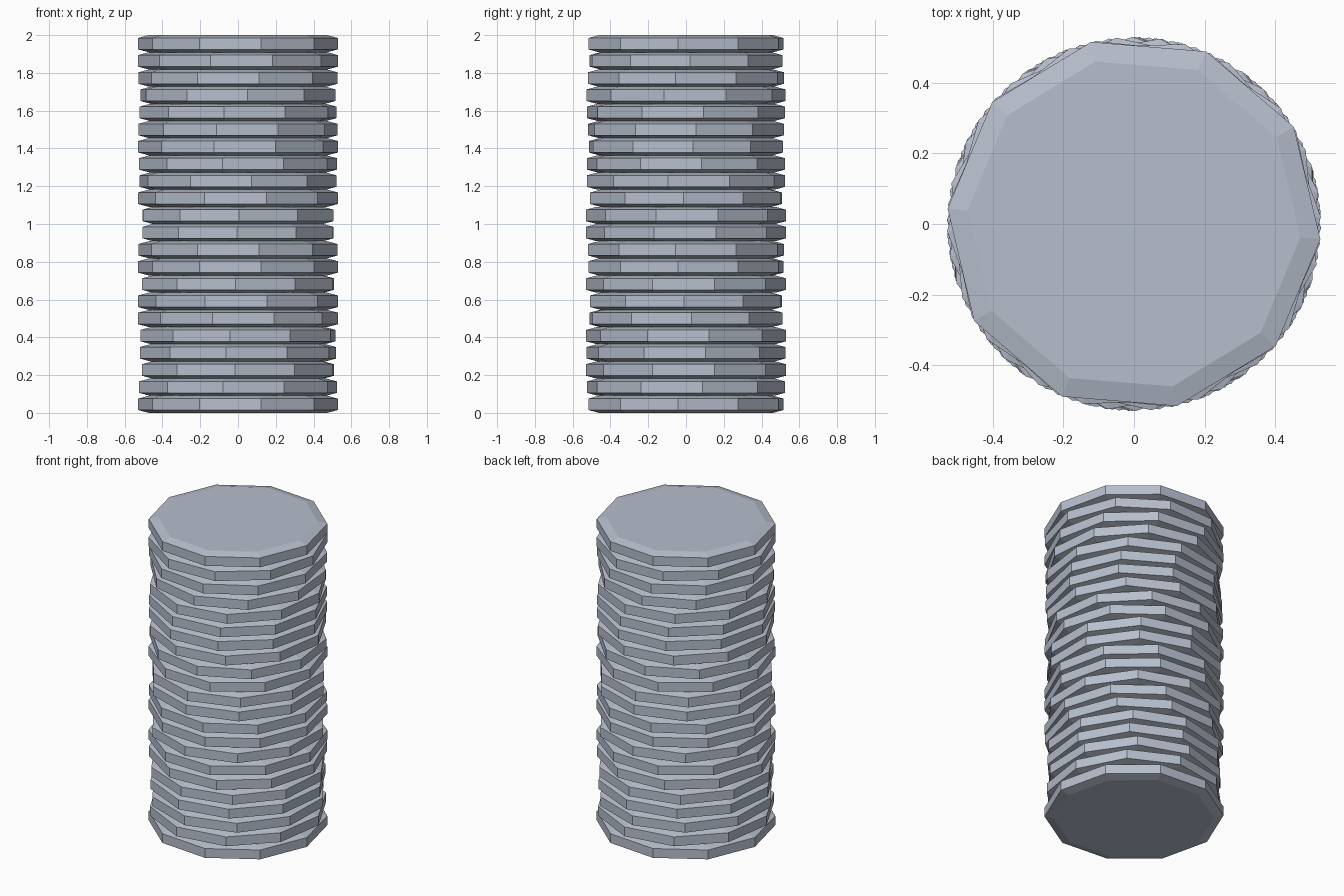
import bpy
from math import radians, sin, cos, tau

cube = bpy.data.objects.get("Cube")
if cube:
    bpy.data.objects.remove(cube, do_unlink=True)

SIDES = 10
RADIUS = 0.53
RIM = 0.473        # radius of the flat faces inside the chamfer
CHAMFER = 0.015
HEIGHT = 2 / 22

# One brushed silver material for the whole stack
silver = bpy.data.materials.new("silver")
silver.use_nodes = True
colour = (0.47, 0.52, 0.61, 1)
silver.diffuse_color = colour
silver.node_tree.nodes["Principled BSDF"].inputs["Base Color"].default_value = colour


def coin_mesh():
    """Ten-sided disc with chamfered top and bottom edges."""
    profile = [(RIM, 0), (RADIUS, CHAMFER), (RADIUS, HEIGHT - CHAMFER), (RIM, HEIGHT)]
    verts = [(r * cos(tau * i / SIDES), r * sin(tau * i / SIDES), z)
             for r, z in profile for i in range(SIDES)]
    faces = [tuple(reversed(range(SIDES)))]
    for ring in range(len(profile) - 1):
        a, b = ring * SIDES, (ring + 1) * SIDES
        for i in range(SIDES):
            j = (i + 1) % SIDES
            faces.append((a + i, a + j, b + j, b + i))
    faces.append(tuple(range(len(verts) - SIDES, len(verts))))
    mesh = bpy.data.meshes.new("coin")
    mesh.from_pydata(verts, [], faces)
    mesh.materials.append(silver)
    return mesh


# Turn of each coin in degrees, bottom to top, giving the casual stacked look
TURNS = [13.3, 27.4, 34.4, 29.2, 31.4, 21.1, 16.8, 34.6, 13.3, 12, 35.5,
         0.5, 16.6, 7.7, 27, 22, 23.7, 28, 5.4, 12, 20.2, 13.3]

mesh = coin_mesh()
for n, turn in enumerate(TURNS):
    coin = bpy.data.objects.new(f"coin_{n + 1}", mesh)
    coin.location.z = n * HEIGHT
    coin.rotation_euler.z = radians(turn - 90)
    bpy.context.collection.objects.link(coin)
